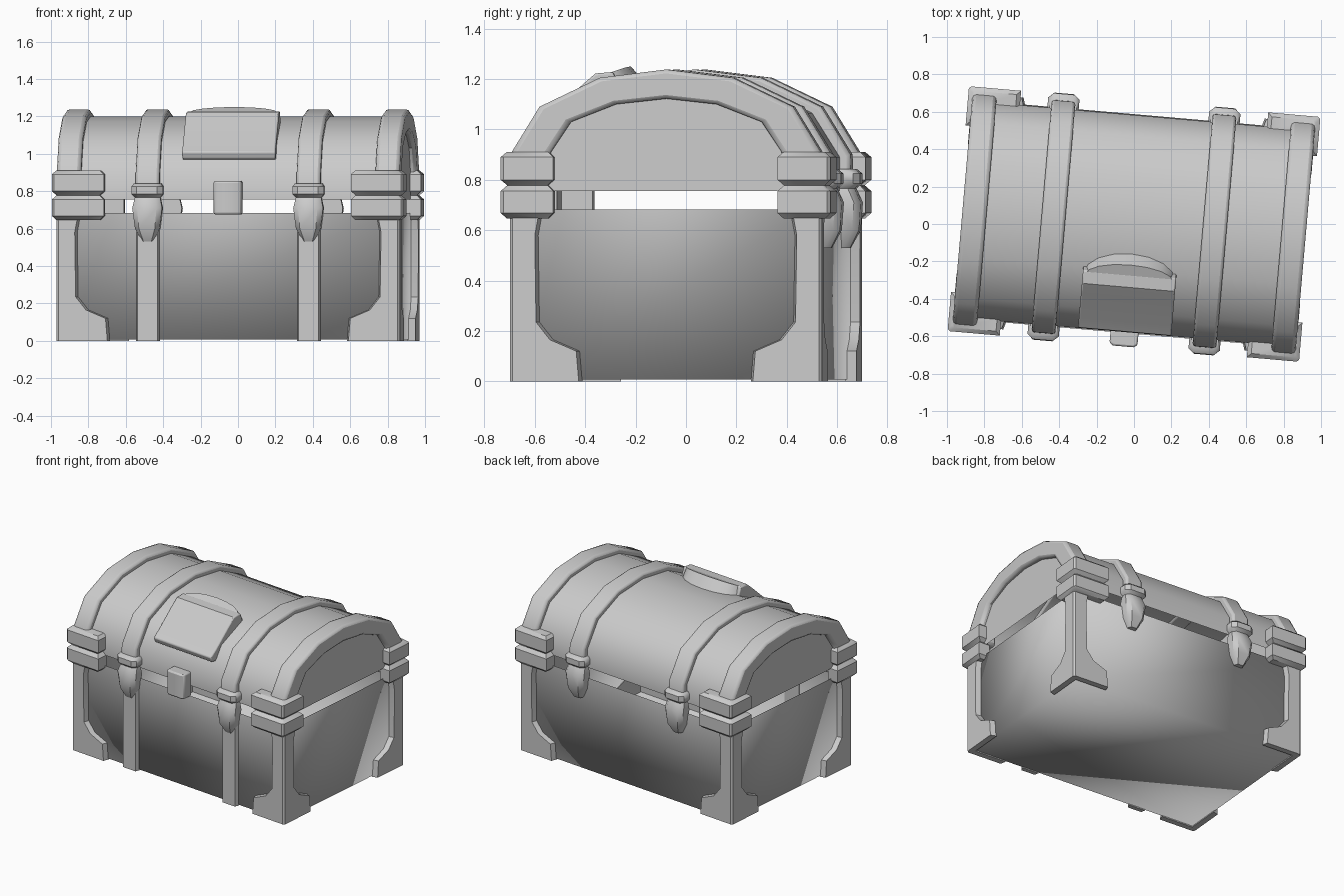
import bpy, bmesh, math

if "Cube" in bpy.data.objects:
    bpy.data.objects.remove(bpy.data.objects["Cube"])

TURN = math.radians(-5)          # the whole chest stands slightly turned
grey = bpy.data.materials.new("plain grey")
grey.diffuse_color = (0.6, 0.6, 0.6, 1)
grey.use_nodes = True
grey.node_tree.nodes["Principled BSDF"].inputs["Base Color"].default_value = grey.diffuse_color


def make(name, verts, faces, angle=35, bevel=0, recalc=True):
    me = bpy.data.meshes.new(name)
    me.from_pydata(verts, [], faces)
    bm = bmesh.new()
    bm.from_mesh(me)
    if recalc:
        bmesh.ops.recalc_face_normals(bm, faces=bm.faces)
    bm.to_mesh(me)
    bm.free()
    me.materials.append(grey)
    ob = bpy.data.objects.new(name, me)
    bpy.context.collection.objects.link(ob)
    ob.rotation_euler.z = TURN
    if bevel:
        m = ob.modifiers.new("bevel", 'BEVEL')
        m.width = bevel
        m.segments = 2
        m.limit_method = 'ANGLE'
        m.angle_limit = math.radians(50)
    bpy.ops.object.select_all(action='DESELECT')
    ob.select_set(True)
    bpy.context.view_layer.objects.active = ob
    bpy.ops.object.shade_smooth_by_angle(angle=math.radians(angle))
    return ob


def loft(name, rings, **kw):
    """Skin a list of closed rings and cap both ends."""
    n = len(rings[0])
    verts = [p for r in rings for p in r]
    faces = [(k * n + i, k * n + (i + 1) % n, (k + 1) * n + (i + 1) % n, (k + 1) * n + i)
             for k in range(len(rings) - 1) for i in range(n)]
    faces += [tuple(range(n)), tuple(range(len(verts) - n, len(verts)))]
    return make(name, verts, faces, **kw)


def arch(half):
    """Mirror half an arch (front bottom to crown) into a full (y, z) path."""
    return half + [(-y, z) for y, z in reversed(half[:-1])]


LID = arch([(-0.58, 0.755), (-0.58, 0.89), (-0.47, 1.065), (-0.25, 1.17), (0, 1.2)])
OUTER = arch([(-0.625, 0.78), (-0.622, 0.9), (-0.505, 1.09), (-0.265, 1.205), (0, 1.238)])
INNER = arch([(-0.47, 0.78), (-0.46, 0.91), (-0.38, 1.03), (-0.2, 1.1), (0, 1.122)])
UNDER = arch([(-0.57, 0.78), (-0.57, 0.88), (-0.46, 1.055), (-0.245, 1.16), (0, 1.19)])


def band(name, outer, inner, x0, x1, bevel):
    c = 0.25 * (x1 - x0) if bevel == 0 else 0
    rings = [[(x0, a[0], a[1]), (x1, a[0], a[1]), (x1, b[0], b[1]), (x0, b[0], b[1])]
             for a, b in zip(outer, inner)]
    return loft(name, rings, bevel=bevel)


# Body: an open-topped box, softly shaded
X, Y, Z = 0.885, 0.585, 0.682
bv = [(x, y, z) for z in (0.008, Z) for x, y in ((-X, -Y), (X, -Y), (X, Y), (-X, Y))]
make("body", bv, [(3, 2, 1, 0)] + [(i, (i + 1) % 4, 4 + (i + 1) % 4, 4 + i) for i in range(4)],
     angle=180, recalc=False)

# Lid: barrel shell with arched end panels, open underneath
n = len(LID)
lv = [(x, y, z) for x in (-X, X) for y, z in LID]
make("lid", lv, [(i, i + 1, n + i + 1, n + i) for i in range(n - 1)]
     + [tuple(range(n)), tuple(range(n, 2 * n))], angle=50)

# Arched end trims
for s, side in ((-1, "left"), (1, "right")):
    x0, x1 = sorted((s * 0.79, s * 0.92))
    band(side + "_lid_trim", OUTER, INNER, x0, x1, 0.02)


def ell(z, sx, sy, cx, cy, a, b, t, i=0, slope=0):
    """L-shaped corner section: arms a and b, thickness t, inset i."""
    uv = [(i, i + 0.012), (i + 0.012, i), (a - i, i), (a - i + slope, t), (t, t),
          (t, b - i + slope), (i, b - i)]
    return [(sx * (cx - u), sy * (cy - v), z) for u, v in uv]


# Corner brackets and two-part corner clips
for sx, side in ((-1, "left"), (1, "right")):
    for sy, end in ((-1, "front"), (1, "back")):
        tag = end + "_" + side
        loft(tag + "_bracket",
             [ell(z, sx, sy, 0.922, 0.622, a, a, 0.042, 0, 0.012)
              for z, a in ((0, 0.275), (0.12, 0.265), (0.165, 0.16), (0.235, 0.105),
                           (0.58, 0.10), (0.66, 0.115))])
        loft(tag + "_clip",
             [ell(z, sx, sy, 0.943, 0.657, 0.28, 0.21, 0.085, i)
              for z, i in ((0.647, 0.022), (0.668, 0), (0.755, 0), (0.778, 0.024),
                           (0.8, 0), (0.89, 0), (0.91, 0.022))])

# Straps over the lid, clasps at both ends, front straps down the body
CLASP = ((0.53, 0.032, 0.618), (0.60, 0.066, 0.655), (0.71, 0.08, 0.663),
         (0.765, 0.068, 0.638), (0.785, 0.084, 0.66), (0.825, 0.084, 0.66), (0.842, 0.072, 0.64))
for cx, side in ((-0.432, "left"), (0.432, "right")):
    band(side + "_lid_strap", OUTER, UNDER, cx - 0.064, cx + 0.064, 0.015)
    for sy, end in ((-1, "front"), (1, "back")):
        rings = []
        for z, w, y in CLASP:
            c = w * 0.35
            rings.append([(cx + u, sy * v, z) for u, v in
                          ((-w, 0.575), (-w, y - 0.025), (-w + c, y), (w - c, y),
                           (w, y - 0.025), (w, 0.575))])
        loft(end + "_" + side + "_clasp", rings, angle=40)
    loft(side + "_body_strap",
         [[(cx - 0.064, -0.58, z), (cx - 0.054, -0.612, z), (cx + 0.054, -0.612, z),
           (cx + 0.064, -0.58, z)] for z in (0, 0.7)])

# Latch in the middle of the front
loft("latch", [[(x, y, z) for x, y in ((-0.075, -0.57), (-0.075, -0.645), (-0.055, -0.657),
                                       (0.055, -0.657), (0.075, -0.645), (0.075, -0.57))]
               for z in (0.675, 0.855)], bevel=0.01)

# Latch plate lying on the lid
PLATE = ((-0.50, 0.965), (-0.565, 0.972), (-0.58, 1.01), (-0.53, 1.05), (-0.40, 1.17),
         (-0.34, 1.222), (-0.27, 1.228), (-0.24, 1.15))
loft("latch_plate", [[(x, y, z) for y, z in PLATE] for x in (-0.25, 0.25)], bevel=0.008)

# Rounded hump behind the plate
top, low = [], []
for k in range(9):
    t = math.pi * k / 8
    x, r = 0.235 * math.cos(t), math.sin(t)
    top.append((x, -0.29 + 0.07 * r, 1.222 + 0.028 * r))
    low.append((x * 1.04, -0.28 + 0.12 * r, 1.16 + 0.02 * r))
loft("plate_hump", [low, top], angle=45)
